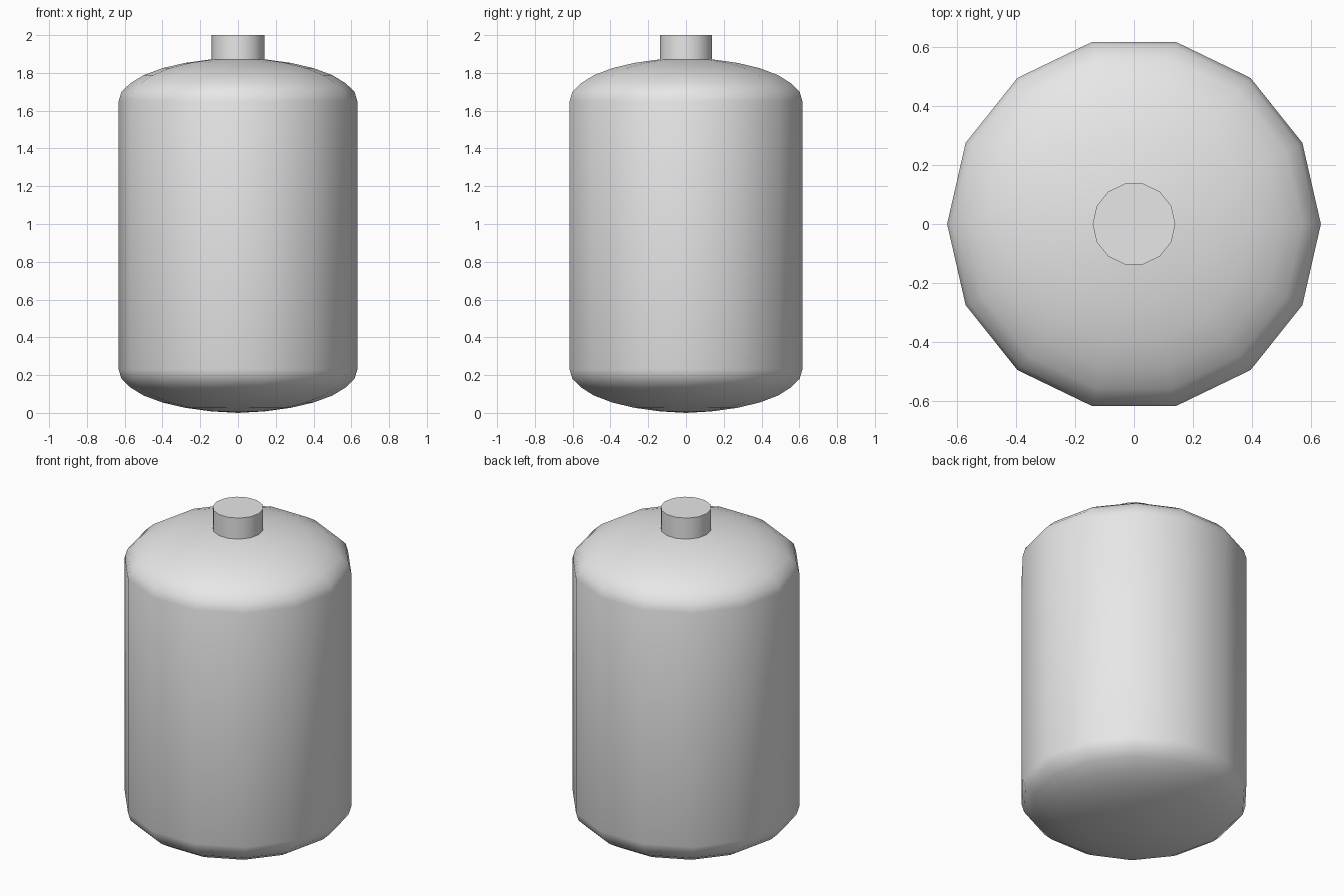
import bpy
import bmesh
import math

SIDES = 14

cube = bpy.data.objects.get("Cube")
if cube:
    bpy.data.objects.remove(cube, do_unlink=True)

# One plain grey for the whole tank
grey = bpy.data.materials.new("light grey")
grey.use_nodes = True
grey.diffuse_color = (0.8, 0.8, 0.8, 1)
grey.node_tree.nodes["Principled BSDF"].inputs["Base Color"].default_value = (0.8, 0.8, 0.8, 1)


def lathe(name, profile):
    """Spin a profile of (radius, height) points, bottom to top, around z."""
    bm = bmesh.new()
    verts = [bm.verts.new((r, 0, z)) for r, z in profile]
    edges = [bm.edges.new(pair) for pair in zip(verts, verts[1:])]
    bmesh.ops.spin(bm, geom=verts + edges, cent=(0, 0, 0), axis=(0, 0, 1),
                   angle=math.tau, steps=SIDES)
    bmesh.ops.remove_doubles(bm, verts=bm.verts, dist=0.0005)
    bmesh.ops.recalc_face_normals(bm, faces=bm.faces)
    mesh = bpy.data.meshes.new(name)
    bm.to_mesh(mesh)
    bm.free()
    mesh.materials.append(grey)
    obj = bpy.data.objects.new(name, mesh)
    bpy.context.collection.objects.link(obj)
    bpy.ops.object.select_all(action="DESELECT")
    obj.select_set(True)
    bpy.context.view_layer.objects.active = obj
    bpy.ops.object.shade_smooth_by_angle(angle=math.radians(45))
    return obj


# Tank body: the domed end is mirrored top and bottom
MIDDLE = 0.94
dome = [(0, 0), (0.14, 0.008), (0.28, 0.027), (0.40, 0.055), (0.50, 0.092),
        (0.57, 0.135), (0.617, 0.18), (0.632, 0.23)]
top_dome = [(r, 2 * MIDDLE - z) for r, z in reversed(dome)]
lathe("tank_body", dome + top_dome)

# Short neck on the top dome
lathe("tank_neck", [(0, 1.85), (0.14, 1.85), (0.14, 2), (0, 2)])
